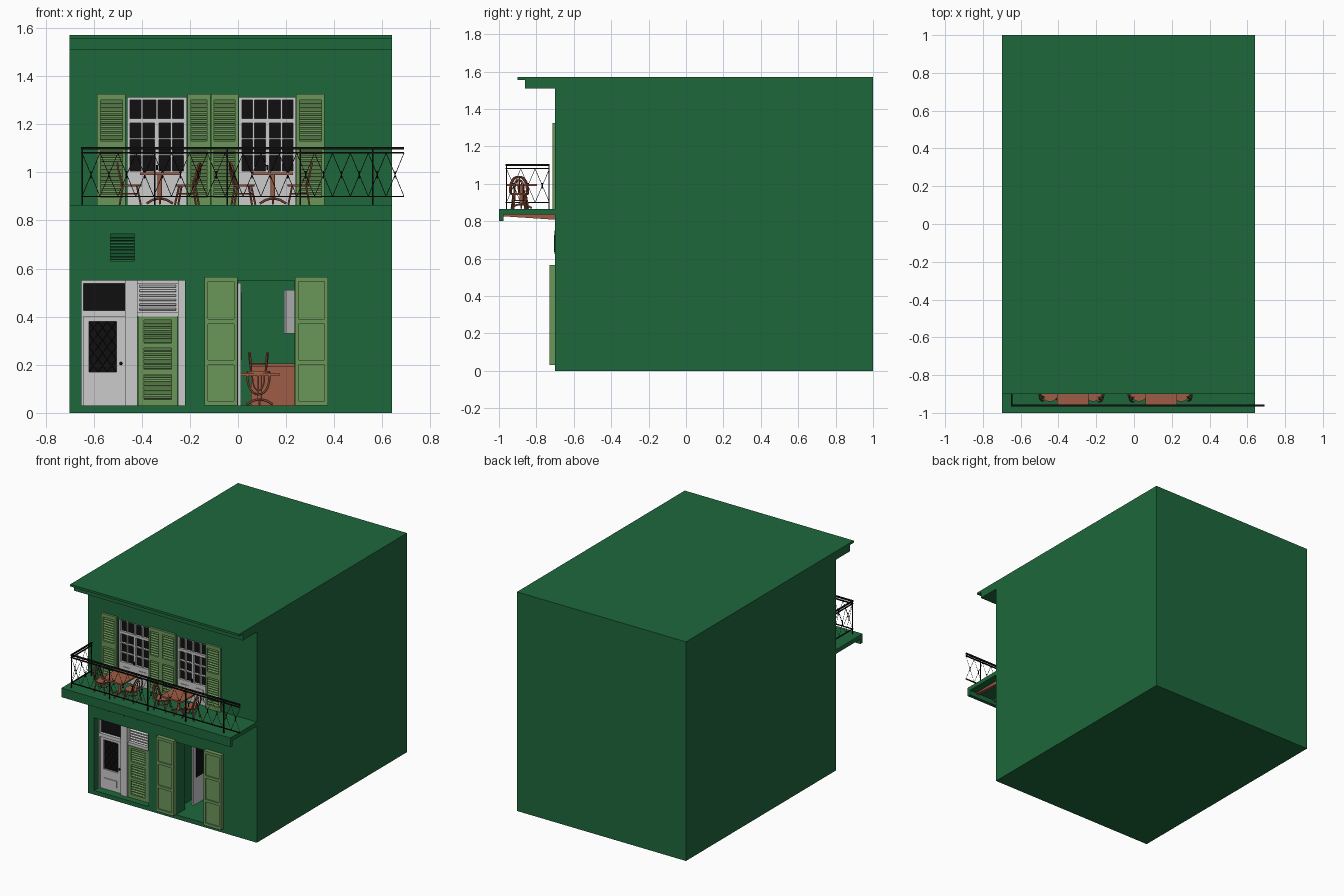
import bpy, bmesh
from math import sin, cos, pi, radians
from mathutils import Vector, Matrix

if "Cube" in bpy.data.objects:
    bpy.data.objects.remove(bpy.data.objects["Cube"])


def mat(name, rgb):
    m = bpy.data.materials.new(name)
    m.diffuse_color = (*rgb, 1)
    m.use_nodes = True
    m.node_tree.nodes["Principled BSDF"].inputs["Base Color"].default_value = m.diffuse_color
    return m


WALL = mat("wall green", (0.013, 0.137, 0.045))
LEAF = mat("shutter green", (0.147, 0.305, 0.102))
WOOD = mat("red wood", (0.34, 0.107, 0.058))
DARK = mat("black", (0.005, 0.005, 0.005))


def box(bm, x0, x1, y0, y1, z0, z1, tilt=0):
    m = (Matrix.Translation(((x0 + x1) / 2, (y0 + y1) / 2, (z0 + z1) / 2))
         @ Matrix.Rotation(tilt, 4, 'X') @ Matrix.Diagonal((x1 - x0, y1 - y0, z1 - z0, 1)))
    bmesh.ops.create_cube(bm, size=1, matrix=m)


def tube(bm, pts, r, n=6):
    pts = [Vector(p) for p in pts]
    rings = []
    for i, p in enumerate(pts):
        t = (pts[min(i + 1, len(pts) - 1)] - pts[max(i - 1, 0)]).normalized()
        u = t.cross(Vector((1, 0, 0)) if abs(t.x) < 0.8 else Vector((0, 1, 0))).normalized()
        v = t.cross(u)
        rings.append([bm.verts.new(p + r * (cos(2 * pi * k / n) * u + sin(2 * pi * k / n) * v))
                      for k in range(n)])
    for a, b in zip(rings, rings[1:]):
        for k in range(n):
            bm.faces.new((a[k], a[(k + 1) % n], b[(k + 1) % n], b[k]))
    bm.faces.new(rings[0][::-1])
    bm.faces.new(rings[-1])


def make(name, bm, material=None):
    bmesh.ops.recalc_face_normals(bm, faces=bm.faces)
    me = bpy.data.meshes.new(name)
    bm.to_mesh(me)
    bm.free()
    if material:
        me.materials.append(material)
    ob = bpy.data.objects.new(name, me)
    bpy.context.collection.objects.link(ob)
    return ob


def boxes(name, material, *dims):
    bm = bmesh.new()
    for d in dims:
        box(bm, *d)
    return make(name, bm, material)


def slats(bm, x0, x1, y, z0, z1, n):
    step = (z1 - z0) / n
    for i in range(n):
        z = z0 + (i + 0.5) * step
        box(bm, x0, x1, y - 0.006, y + 0.006, z - 0.0015, z + 0.0015, radians(40))


# house body with openings cut out
body = boxes("house_body", WALL, (-0.70, 0.64, -0.70, 1.0, 0, 1.555))
windows = [(-0.46, -0.215), (0.005, 0.24)]
cuts = [(-0.65, -0.22, -0.8, -0.61, 0.03, 0.55), (0.0, 0.235, -0.8, -0.55, 0.03, 0.55),
        (-0.05, 0.5, -0.6, 0.2, 0.03, 0.56), (-0.53, -0.43, -0.8, -0.685, 0.632, 0.743)]
cuts += [(a, b, -0.8, -0.665, 0.865, 1.31) for a, b in windows]
bpy.context.view_layer.objects.active = body
for c in cuts:
    cutter = boxes("cutter", None, c)
    cutter.hide_render = True
    mod = body.modifiers.new("opening", 'BOOLEAN')
    mod.operation, mod.solver, mod.object = 'DIFFERENCE', 'EXACT', cutter
    bpy.ops.object.modifier_apply(modifier=mod.name)
    bpy.data.objects.remove(cutter)

# roof slab and cornice
boxes("roof", WALL, (-0.70, 0.64, -0.90, 1.0, 1.555, 1.57))
boxes("cornice", WALL, (-0.70, 0.64, -0.86, -0.70, 1.51, 1.555))

# balcony floor, lip and tapered joists
boxes("balcony_floor", WALL, (-0.70, 0.64, -1.0, -0.70, 0.835, 0.865),
      (-0.70, 0.64, -1.0, -0.975, 0.80, 0.835))
bm = bmesh.new()
for i in range(9):
    x = -0.64 + i * 0.15
    prof = [(-0.975, 0.836), (-0.70, 0.836), (-0.70, 0.808), (-0.975, 0.826)]
    f = bm.faces.new([bm.verts.new((x, y, z)) for y, z in prof])
    ext = bmesh.ops.extrude_face_region(bm, geom=[f])["geom"]
    bmesh.ops.translate(bm, vec=(0.025, 0, 0), verts=[v for v in ext if isinstance(v, bmesh.types.BMVert)])
make("balcony_joists", bm, WOOD)

# balcony railing: front run and left return
bm = bmesh.new()
RY, RX, RE = -0.96, -0.648, 0.69
for z, h in ((0.90, 0.004), (1.082, 0.006), (1.10, 0.010)):
    box(bm, RX - 0.004, RE, RY - 0.005, RY + 0.005, z - h / 2, z + h / 2)
    box(bm, RX - 0.004, RX + 0.004, RY, -0.73, z - h / 2, z + h / 2)
for i in range(5):
    x = RX + i * 0.302
    box(bm, x - 0.003, x + 0.003, RY - 0.003, RY + 0.003, 0.865, 1.10)
box(bm, RX - 0.003, RX + 0.003, -0.736, -0.73, 0.865, 1.10)


def lattice(a, b, n):
    a, b = Vector(a), Vector(b)
    lo, hi = Vector((0, 0, 0.90)), Vector((0, 0, 1.08))
    for i in range(n):
        p, q = a.lerp(b, i / n), a.lerp(b, (i + 1) / n)
        tube(bm, [p + lo, q + hi], 0.0013, 4)
        tube(bm, [p + hi, q + lo], 0.0013, 4)
        m = (p + q) / 2
        tube(bm, [m + Vector((0, 0, 0.975)), m + Vector((0, 0, 1.005))], 0.003, 6)


lattice((RX, RY, 0), (RE, RY, 0), 18)
lattice((RX, RY, 0), (RX, -0.73, 0), 3)
make("balcony_railing", bm, DARK)

# upper french doors
for wi, (a, b) in enumerate(windows):
    boxes(f"upper_glass_{wi}", DARK, (a, b, -0.674, -0.668, 0.99, 1.305))
    bm = bmesh.new()
    c = (a + b) / 2
    parts = [(a, a + 0.012, 0.865, 1.31), (b - 0.012, b, 0.865, 1.31), (a, b, 1.30, 1.31),
             (a, b, 1.205, 1.223), (a, b, 0.865, 1.005), (c - 0.009, c + 0.009, 0.865, 1.21)]
    parts += [(a + (b - a) * k / 4 - 0.004, a + (b - a) * k / 4 + 0.004, 1.005, 1.305) for k in (1, 2, 3)]
    parts += [(a, b, z - 0.003, z + 0.003) for z in (1.072, 1.139)]
    for x0, x1, z0, z1 in parts:
        box(bm, x0, x1, -0.69, -0.672, z0, z1)
    for x0, x1 in ((a + 0.03, c - 0.03), (c + 0.03, b - 0.03)):
        box(bm, x0, x1, -0.694, -0.68, 0.895, 0.975)
    make(f"upper_door_frame_{wi}", bm)
    boxes(f"upper_handle_{wi}", DARK, (c - 0.004, c + 0.004, -0.70, -0.688, 1.01, 1.03))


# louvred shutters
def shutter(name, x0, x1, z0, z1, y, panels, w=0.014, t=0.015):
    bm = bmesh.new()
    box(bm, x0, x1, y + t * 0.75, y + t, z0, z1)
    box(bm, x0, x0 + w, y, y + t, z0, z1)
    box(bm, x1 - w, x1, y, y + t, z0, z1)
    edges = [z0] + [v for p in panels for v in p] + [z1]
    for lo, hi in zip(edges[::2], edges[1::2]):
        box(bm, x0, x1, y, y + t, lo, hi)
    for lo, hi in panels:
        slats(bm, x0 + w, x1 - w, y + 0.008, lo, hi, round((hi - lo) / 0.0165))
    return make(name, bm, LEAF)


for i, (a, b) in enumerate([(-0.585, -0.467), (-0.21, -0.115), (-0.113, 0.002), (0.242, 0.36)]):
    shutter(f"upper_shutter_{i}", a, b, 0.865, 1.325, -0.715, [(0.895, 1.09), (1.13, 1.30)])

# open ground floor shutters with raised battens
for i, (a, b) in enumerate([(-0.14, -0.002), (0.237, 0.375)]):
    boxes(f"ground_shutter_{i}", LEAF, (a, b, -0.722, -0.70, 0.03, 0.565),
          (a, a + 0.015, -0.73, -0.72, 0.03, 0.565), (b - 0.015, b, -0.73, -0.72, 0.03, 0.565),
          *[(a, b, -0.73, -0.72, z, z + 0.02) for z in (0.03, 0.2, 0.37, 0.545)])

# wall vent and meter cover
bm = bmesh.new()
slats(bm, -0.53, -0.43, -0.695, 0.635, 0.74, 8)
box(bm, -0.405, -0.325, -0.706, -0.70, 0.635, 0.725)
for x in (-0.54, -0.42, -0.31):
    box(bm, x, x + 0.006, -0.704, -0.69, 0.625, 0.75)
box(bm, -0.54, -0.304, -0.704, -0.69, 0.745, 0.75)
make("wall_vent", bm, WALL)

# entrance: door leaf, posts, transom
y0, y1 = -0.64, -0.61
boxes("entrance_frame", None, (-0.65, -0.642, y0 - 0.01, y1, 0.03, 0.55), (-0.47, -0.418, y0 - 0.02, y1, 0.03, 0.55),
      (-0.65, -0.22, y0 - 0.01, y1, 0.537, 0.55), (-0.65, -0.42, y0 - 0.01, y1, 0.40, 0.425),
      (-0.25, -0.22, y0 - 0.02, y1, 0.03, 0.55), (-0.42, -0.24, y0 - 0.01, y1, 0.40, 0.42))
boxes("entrance_transom_glass", DARK, (-0.642, -0.47, y0 + 0.012, y1, 0.425, 0.537))
boxes("entrance_door", None, (-0.642, -0.62, y0, y1, 0.03, 0.40), (-0.505, -0.47, y0, y1, 0.03, 0.40),
      (-0.62, -0.505, y0, y1, 0.38, 0.40), (-0.62, -0.505, y0, y1, 0.03, 0.17),
      (-0.61, -0.51, y0 - 0.006, y0, 0.065, 0.11))
boxes("entrance_door_glass", DARK, (-0.62, -0.505, y0 + 0.012, y1, 0.17, 0.38))
bm = bmesh.new()
for i in range(3):
    for j in range(4):
        xa, xb, za, zb = -0.62 + i * 0.0383, -0.582 + i * 0.0383, 0.17 + j * 0.0525, 0.2225 + j * 0.0525
        tube(bm, [(xa, y0 + 0.01, za), (xb, y0 + 0.01, zb)], 0.001, 4)
        tube(bm, [(xa, y0 + 0.01, zb), (xb, y0 + 0.01, za)], 0.001, 4)
bmesh.ops.create_uvsphere(bm, u_segments=10, v_segments=6, radius=0.007,
                          matrix=Matrix.Translation((-0.487, y0 - 0.008, 0.205)))
make("entrance_door_ironwork", bm, DARK)
shutter("entrance_shutter", -0.415, -0.252, 0.03, 0.40, -0.655, [(0.055, 0.16), (0.18, 0.27), (0.29, 0.385)], 0.025)
bm = bmesh.new()
box(bm, -0.418, -0.25, -0.622, y1, 0.42, 0.537)
slats(bm, -0.41, -0.258, -0.635, 0.422, 0.535, 6)
make("entrance_vent", bm)

# cafe room: inner door, counter, wall screen
boxes("inner_door", None, (0.0, 0.012, -0.52, -0.38, 0.03, 0.54))
boxes("inner_door_glass", DARK, (0.01, 0.014, -0.49, -0.41, 0.22, 0.50))
boxes("counter", WOOD, (0.055, 0.45, 0.0, 0.13, 0.03, 0.19), (0.05, 0.455, -0.01, 0.14, 0.19, 0.205))
screen = boxes("wall_screen", None, (-0.04, 0.04, -0.008, 0.008, -0.09, 0.09))
screen.location, screen.rotation_euler = (0.23, -0.2, 0.42), (0, 0, radians(30))

# bentwood chair, facing +x, shared by all seats
bm = bmesh.new()
bmesh.ops.create_cone(bm, cap_ends=True, segments=20, radius1=0.043, radius2=0.046, depth=0.01,
                      matrix=Matrix.Translation((0.005, 0, 0.08)) @ Matrix.Diagonal((1, 1.1, 1, 1)))
for s in (-1, 1):
    tube(bm, [(0.03, s * 0.03, 0.078), (0.046, s * 0.04, 0)], 0.0045)
    tube(bm, [(-0.028, s * 0.03, 0.078), (-0.042, s * 0.036, 0)], 0.0045)
arc = [(-0.03 - 0.022 * sin(pi * k / 14) ** 0.5, 0.046 * cos(pi * k / 14),
        0.083 + 0.09 * sin(pi * k / 14) ** 0.7) for k in range(15)]
tube(bm, arc, 0.0045)
tube(bm, [(p[0] + 0.004, p[1] * 0.55, 0.083 + (p[2] - 0.083) * 0.82) for p in arc], 0.003)
tube(bm, [(-0.034, 0, 0.083), (-0.05, 0, 0.17)], 0.003)
ring = [(0.005 + 0.034 * cos(pi * k / 8), 0.034 * sin(pi * k / 8), 0.045) for k in range(17)]
tube(bm, ring, 0.003)
chair = make("chair_0", bm, WOOD)

# pedestal table
bm = bmesh.new()
box(bm, -0.083, 0.083, -0.083, 0.083, 0.124, 0.135)
tube(bm, [(0, 0, 0.02), (0, 0, 0.126)], 0.010, 10)
for k in range(4):
    c, s = cos(k * pi / 2), sin(k * pi / 2)
    tube(bm, [(0, 0, 0.028), (0.03 * c, 0.03 * s, 0.02), (0.055 * c, 0.055 * s, 0.005)], 0.005)
table = make("table_0", bm, WOOD)


def copy(src, name, loc, rot=(0, 0, 0)):
    ob = bpy.data.objects.new(name, src.data)
    bpy.context.collection.objects.link(ob)
    ob.location, ob.rotation_euler = loc, rot


# balcony seating
chair.location, table.location = (-0.45, -0.89, 0.865), (-0.325, -0.88, 0.865)
copy(chair, "chair_1", (-0.21, -0.89, 0.865), (0, 0, radians(170)))
copy(chair, "chair_2", (0.02, -0.89, 0.865), (0, 0, radians(10)))
copy(chair, "chair_3", (0.255, -0.89, 0.865), (0, 0, pi))
copy(table, "table_1", (0.145, -0.88, 0.865))
# cafe table with upturned chair
copy(table, "cafe_table", (0.09, -0.25, 0.03))
copy(chair, "upturned_chair", (0.085, -0.29, 0.25), (pi, 0, pi / 2))
for ob in bpy.context.collection.objects:
    ob.select_set(ob.name.startswith(("chair", "table")))
bpy.context.view_layer.objects.active = chair
bpy.ops.object.shade_smooth_by_angle(angle=radians(40))
